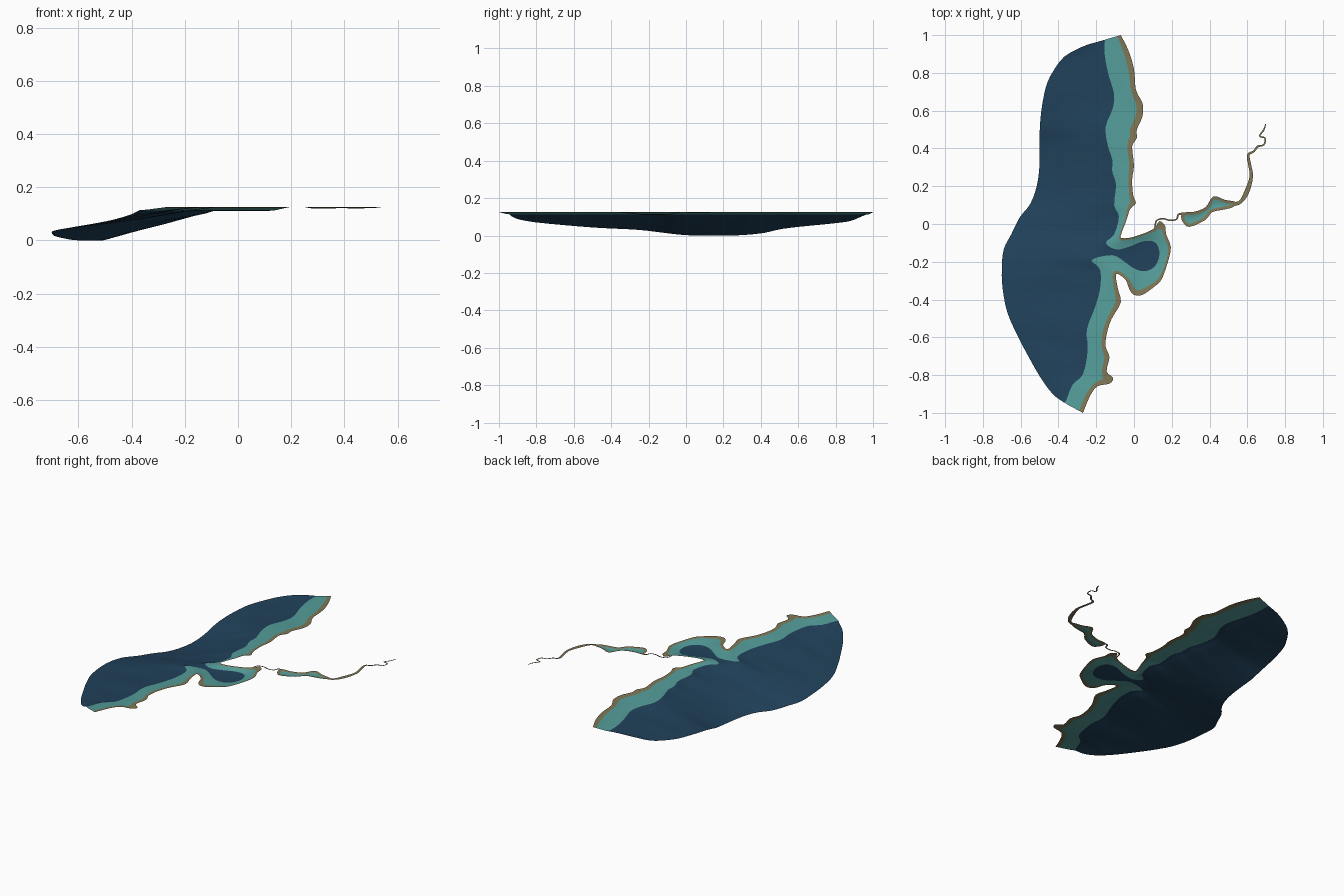
import bpy, bmesh, math
from mathutils import Vector, noise
from mathutils.geometry import delaunay_2d_cdt, intersect_point_line

if "Cube" in bpy.data.objects:
    bpy.data.objects.remove(bpy.data.objects["Cube"])

TOP, SHELF, SHORE = 0.125, 0.112, 0.1222      # shoreline, shelf break, shore band heights

# Outlines, north to south, seen from above
COAST_N = [(-.07, 1), (-.03, .92), (0, .82), (.01, .71), (.045, .64), (.045, .57), (.015, .5),
           (.015, .455), (-.01, .41), (0, .31), (-.01, .235), (-.005, .155), (.01, .11),
           (-.02, .08), (-.04, .02), (-.07, -.06)]
BAY = [(-.06, -.075), (-.01, -.07), (.065, -.045), (.11, -.02), (.135, .015), (.165, -.01), (.17, -.055),
       (.195, -.125), (.175, -.215), (.145, -.295), (.11, -.33), (.045, -.375), (0, -.375),
       (-.025, -.345), (-.045, -.295), (-.095, -.265)]
COAST_S = [(-.085, -.345), (-.07, -.415), (-.12, -.505), (-.145, -.585), (-.15, -.65), (-.13, -.705),
           (-.145, -.78), (-.11, -.815), (-.13, -.845), (-.195, -.86), (-.235, -.915), (-.27, -1)]
WEST = [(-.07, 1), (-.18, .968), (-.27, .94), (-.37, .885), (-.43, .805), (-.465, .73), (-.49, .605),
        (-.5, .475), (-.5, .315), (-.515, .2), (-.55, .105), (-.605, .035), (-.65, -.055),
        (-.69, -.135), (-.7, -.24), (-.695, -.345), (-.67, -.47), (-.615, -.595), (-.565, -.69),
        (-.5, -.805), (-.435, -.895), (-.37, -.945), (-.27, -1)]
DEEP_N = [(-.155, .972), (-.155, .895), (-.135, .79), (-.105, .685), (-.115, .605), (-.15, .515),
          (-.14, .42), (-.115, .34), (-.115, .275), (-.095, .21), (-.105, .1), (-.08, .04),
          (-.105, -.055), (-.15, -.1)]
DEEP_BAY = [(-.095, -.135), (-.025, -.12), (.055, -.09), (.115, -.1), (.135, -.16), (.11, -.225),
            (.055, -.25), (0, -.235), (-.05, -.2), (-.115, -.165)]
DEEP_S = [(-.225, -.19), (-.18, -.24), (-.18, -.345), (-.21, -.45), (-.25, -.56), (-.245, -.665),
          (-.27, -.795), (-.325, -.85), (-.36, -.937)]
# Height of the open western edge: y, z
FLOOR = [(1, .122), (.96, .112), (.93, .1), (.88, .08), (.8, .068), (.6, .048), (.5, .035), (.42, .016),
         (.3, .004), (.15, 0), (0, .004), (-.1, .014), (-.25, .032), (-.45, .042), (-.6, .053),
         (-.8, .072), (-.9, .09), (-.95, .112), (-1, .122)]
LAGOON = [(.25, .035), (.26, .06), (.32, .065), (.38, .09), (.42, .147), (.48, .128), (.538, .117),
          (.525, .09), (.47, .075), (.415, .063), (.375, .02), (.295, -.015), (.262, .005)]
# River centre lines: x, y, half width
INLET = [(.11, -.02, .004), (.12, .018, .004), (.155, .028, .004), (.19, .019, .004),
         (.225, .025, .004), (.235, .05, .005), (.265, .056, .006)]
RIVER = [(.525, .104, .011), (.565, .118, .009), (.597, .17, .013), (.621, .25, .009), (.613, .31, .008),
         (.605, .365, .007), (.635, .385, .005), (.655, .41, .005), (.688, .42, .004),
         (.693, .455, .004), (.665, .465, .004), (.688, .5, .004), (.697, .53, .002)]


def material(name, rgb):
    m = bpy.data.materials.new(name)
    m.diffuse_color = (*rgb, 1)
    m.use_nodes = True
    m.node_tree.nodes["Principled BSDF"].inputs["Base Color"].default_value = m.diffuse_color
    return m


MATS = [material("deep_blue", (.015, .054, .105)), material("shallow_teal", (.09, .34, .325)),
        material("shore_tan", (.215, .185, .092))]


def smooth(pts, n=3, closed=False):
    """Catmull-Rom curve through the points."""
    p = [Vector(q) for q in pts]
    p = [p[-1]] + p + p[:2] if closed else [2 * p[0] - p[1]] + p + [2 * p[-1] - p[-2]]
    out = []
    for a, b, c, d in zip(p, p[1:], p[2:], p[3:]):
        for i in range(n):
            t = i / n
            out.append(.5 * (2 * b + (c - a) * t + (2 * a - 5 * b + 4 * c - d) * t * t
                             + (3 * b - a - 3 * c + d) * t ** 3))
    return out if closed else out + [p[-2]]


def lookup(pts, v, key, val):
    """Linear interpolation of a falling table."""
    if v >= pts[0][key]:
        return pts[0][val]
    for a, b in zip(pts, pts[1:]):
        if a[key] >= v >= b[key] and a[key] != b[key]:
            return a[val] + (b[val] - a[val]) * (a[key] - v) / (a[key] - b[key])
    return pts[-1][val]


def inside(p, poly):
    hit = False
    for a, b in zip(poly, poly[1:] + poly[:1]):
        if (a[1] > p[1]) != (b[1] > p[1]) and p[0] < (b[0] - a[0]) * (p[1] - a[1]) / (b[1] - a[1]) + a[0]:
            hit = not hit
    return hit


def distance(p, line):
    best = 9
    for a, b in zip(line, line[1:]):
        q, t = intersect_point_line(p, a, b)
        q = a if t < 0 else b if t > 1 else q
        best = min(best, math.hypot(q[0] - p[0], q[1] - p[1]))
    return best


def add_object(name, bm, rule):
    for f in bm.faces:
        if f.normal.z < 0:
            f.normal_flip()
        f.material_index = rule(f.calc_center_median())
        f.smooth = True
    me = bpy.data.meshes.new(name)
    bm.to_mesh(me)
    bm.free()
    for m in MATS:
        me.materials.append(m)
    bpy.context.collection.objects.link(bpy.data.objects.new(name, me))


def bed(name, outline, height, rule, step, crease=()):
    """Triangulated sheet inside an outline, raised by a height function and cut along the shore band."""
    pts = [Vector(p) for p in outline]
    n = len(pts)
    ring = pts + pts[:1]
    edges = [(n + i, n + i + 1) for i in range(len(crease) - 1)]
    pts += list(crease)
    xs, ys = [p[0] for p in outline], [p[1] for p in outline]
    for j in range(int((max(ys) - min(ys)) / step) + 1):
        for i in range(int((max(xs) - min(xs)) / step) + 1):
            p = Vector((min(xs) + (i + .5 * (j % 2)) * step, min(ys) + j * step))
            if inside(p, outline) and distance(p, ring) > step * .4:
                if not crease or distance(p, crease) > step * .4:
                    pts.append(p)
    vs, _, fs = delaunay_2d_cdt(pts, edges, [list(range(n))], 1, 1e-5)[:3]
    bm = bmesh.new()
    bv = [bm.verts.new((v[0], v[1], height(v))) for v in vs]
    for f in fs:
        bm.faces.new([bv[i] for i in f])
    bmesh.ops.delete(bm, geom=[v for v in bm.verts if not v.link_faces], context='VERTS')
    bmesh.ops.bisect_plane(bm, geom=bm.verts[:] + bm.edges[:] + bm.faces[:], dist=1e-6,
                           plane_co=(0, 0, SHORE), plane_no=(0, 0, 1))
    bm.normal_update()
    add_object(name, bm, rule)


# Sea bed with bay
coast = smooth(COAST_N + BAY + COAST_S)
west = smooth(WEST)
deep = smooth(DEEP_N + DEEP_BAY + DEEP_S)
floor = smooth(FLOOR)
outline = coast + west[::-1][1:-1]
deep_area = deep + [p for p in west[::-1] if -.94 < p.y < .97]
shelf_line = DEEP_N + DEEP_S


def sea_height(p):
    dd = distance(p, deep)
    if inside(p, deep_area):
        xb, xw = lookup(shelf_line, p[1], 1, 0), lookup(west, p[1], 1, 0)
        t = min(max((xb - p[0]) / max(xb - xw, .02), 0), 1)
        drop = t * (SHELF - lookup(floor, p[1], 0, 1)) * min(1, dd / .03)
        ripple = .004 * t * (1 - t) * 4 * noise.noise((p[0] * 4, p[1] * 9, 0))
        return max(0, SHELF - drop - min(dd, .04) * .05 + ripple * min(1, dd / .05))
    dc = distance(p, coast)
    return TOP - (TOP - SHELF) * dc / max(dc + dd, 1e-6)


def sea_rule(c):
    return 0 if inside(c, deep_area) else 2 if c.z > SHORE else 1


bed("sea_bed", outline, sea_height, sea_rule, .02, deep)

# Lagoon
lagoon = smooth(LAGOON, 3, True)
bed("lagoon_bed", lagoon, lambda p: TOP - min(.18 * distance(p, lagoon + lagoon[:1]), .008),
    lambda c: 2 if c.z > SHORE else 1, .012)


# River strips
def strip(name, stations):
    line = smooth(stations, 4)
    bm = bmesh.new()
    prev = None
    for i, s in enumerate(line):
        d = (line[min(i + 1, len(line) - 1)] - line[max(i - 1, 0)]).xy.normalized()
        pair = [bm.verts.new((s.x - k * d.y * s.z, s.y + k * d.x * s.z, TOP - .001)) for k in (1, -1)]
        if prev:
            bm.faces.new((prev[0], prev[1], pair[1], pair[0]))
        prev = pair
    bm.normal_update()
    add_object(name, bm, lambda c: 2)


strip("lagoon_inlet", INLET)
strip("river", RIVER)
